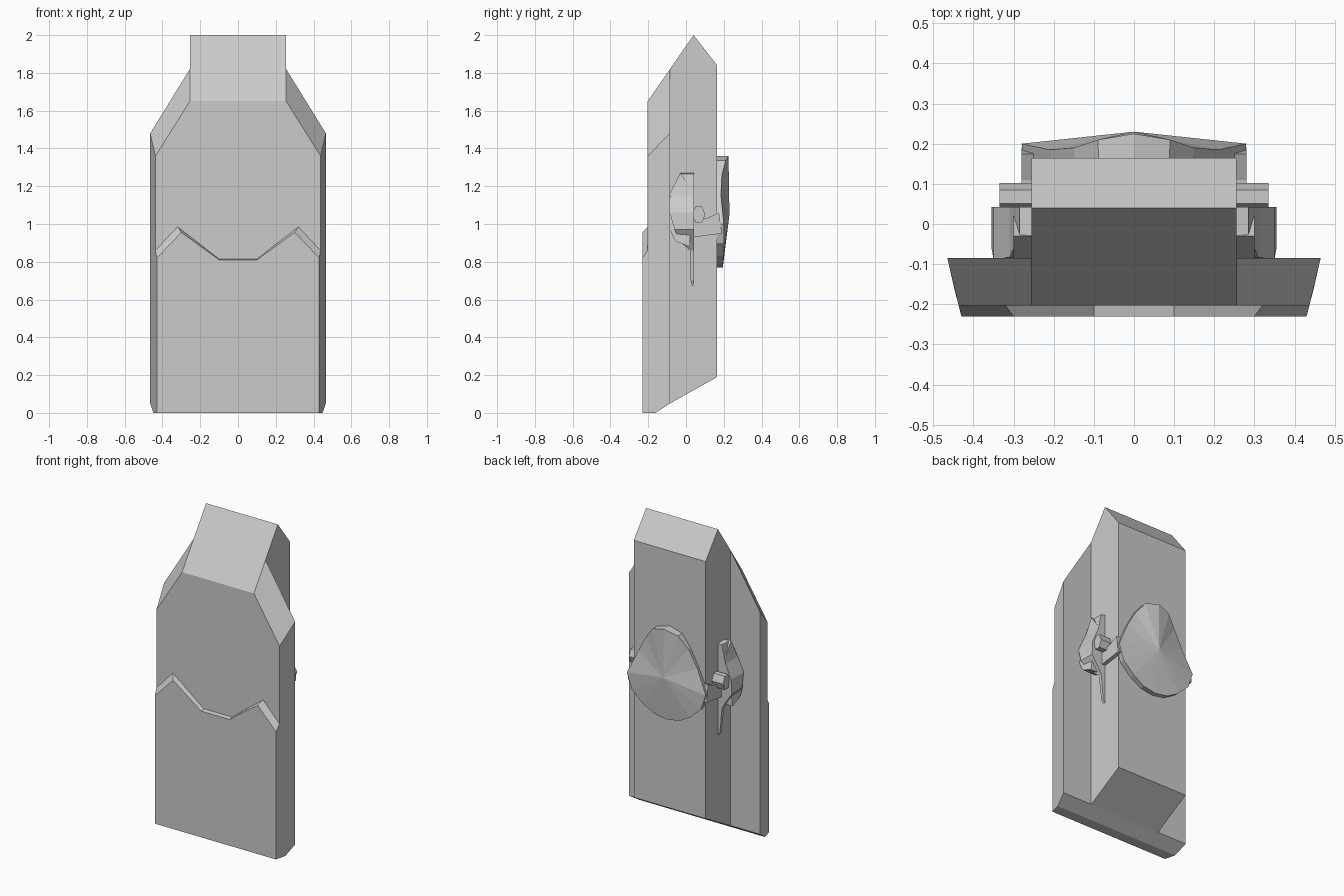
import bpy, bmesh, math

if "Cube" in bpy.data.objects:
    bpy.data.objects.remove(bpy.data.objects["Cube"])


def mirrored(name, polys):
    """Make an object from polygons and their copies mirrored across x = 0."""
    bm = bmesh.new()
    for poly in polys:
        for s in (1, -1):
            bm.faces.new([bm.verts.new((s * x, y, z)) for x, y, z in poly])
    bmesh.ops.remove_doubles(bm, verts=bm.verts, dist=0.0005)
    bmesh.ops.recalc_face_normals(bm, faces=bm.faces)
    me = bpy.data.meshes.new(name)
    bm.to_mesh(me)
    bm.free()
    ob = bpy.data.objects.new(name, me)
    bpy.context.collection.objects.link(ob)
    return ob


def strip(a, b, closed=False):
    """Quads joining two point rows."""
    n = len(a)
    return [[a[i], a[(i + 1) % n], b[(i + 1) % n], b[i]]
            for i in range(n if closed else n - 1)]


# Body: right half outlines of a stepped front plate and a rear block
W = 0.255
zig_front = [(x, -0.23, z) for x, z in [(0, .81), (.1, .81), (.30, .955), (.43, .82)]]
zig_back = [(x, -0.203, z) for x, z in [(0, .815), (.1, .815), (.32, .985), (.437, .86)]]
shoulder_f, neck_f = (.437, -.203, 1.36), (W, -.203, 1.65)
shoulder_b, neck_b = (.465, -.085, 1.48), (W, -.085, 1.82)
foot_f, foot_m, foot_b = (.43, -.23, 0), (.448, -.16, 0), (.465, -.085, .05)
block_low = (W, -.085, .05)
ridge, rear_top, rear_low = (W, .04, 2.0), (W, .165, 1.84), (W, .165, .19)


def mid(p):
    return (0, p[1], p[2])


faces = [
    zig_front + [foot_f, mid(foot_f)],                      # lower front panel
    zig_back + [shoulder_f, neck_f, mid(neck_f)],           # upper front
    [foot_f, zig_front[-1], zig_back[-1], shoulder_f,
     shoulder_b, foot_b, foot_m],                           # outer side
    [shoulder_f, neck_f, neck_b, shoulder_b],               # shoulder slope
    [shoulder_b, neck_b, block_low, foot_b],                # plate rear
    [neck_b, ridge, rear_top, rear_low, block_low],         # block side
    [foot_m, foot_b, block_low, mid(block_low), mid(foot_m)],
] + strip(zig_front, zig_back)
outline = [neck_f, neck_b, ridge, rear_top, rear_low, block_low]
faces += strip(outline, [mid(p) for p in outline])
faces.append([foot_f, foot_m, mid(foot_m), mid(foot_f)])
mirrored("body", faces)

# Rear badge: wavy rim around a shallow cone
rim = [(0, .225, 1.36), (.09, .21, 1.335), (.15, .19, 1.26), (.21, .185, 1.15),
       (.28, .2, 1.0), (.245, .2, .90), (.17, .2, .83), (.09, .196, .785), (0, .195, .77)]
apex = (0, .23, 1.05)
badge = [[apex, rim[i], rim[i + 1]] for i in range(len(rim) - 1)]
badge += strip(rim, [(x * .98, .165, z) for x, y, z in rim])
mirrored("rear_badge", badge)

# Side fins: crescent outline, flat at the rear and stepped towards the front
fin = [(.25, -.03, 1.27), (.285, -.03, 1.265), (.31, -.083, 1.15), (.35, -.087, 1.06),
       (.355, -.06, .97), (.315, -.035, .91), (.285, .02, .86), (.27, .025, .70), (.25, .03, .66)]
fin_rear = [(x, .042, z) for x, y, z in fin]
inner = [(.25, y, z) for x, y, z in fin]
mirrored("side_fin", [fin_rear] + strip(fin, fin_rear) + strip(fin, inner))

# Front lug of each fin
lug_in = [(.25, y, z) for y, z in [(-.03, 1.27), (-.087, 1.16), (-.085, .97), (-.055, .91), (.02, .88), (.02, 1.2)]]
lug_out = [(.30 if z > 1.1 else .345, y, z) for x, y, z in lug_in]
mirrored("fin_lug", [lug_out] + strip(lug_in, lug_out, True))

# Hexagonal bolts
ring = [(.25, .068 + .034 * math.cos(i * math.pi / 3), 1.05 + .05 * math.sin(i * math.pi / 3))
        for i in range(6)]
head = [(.335, y, z) for x, y, z in ring]
mirrored("bolt", [head] + strip(ring, head, True))

# Straps joining the badge to the fins
strap_in = [(.25, y, z) for y, z in [(.03, 1.02), (.11, 1.03), (.175, 1.06), (.19, .95), (.04, .93)]]
strap_out = [(.28, y, z) for x, y, z in strap_in]
mirrored("strap", [strap_out] + strip(strap_in, strap_out, True))
